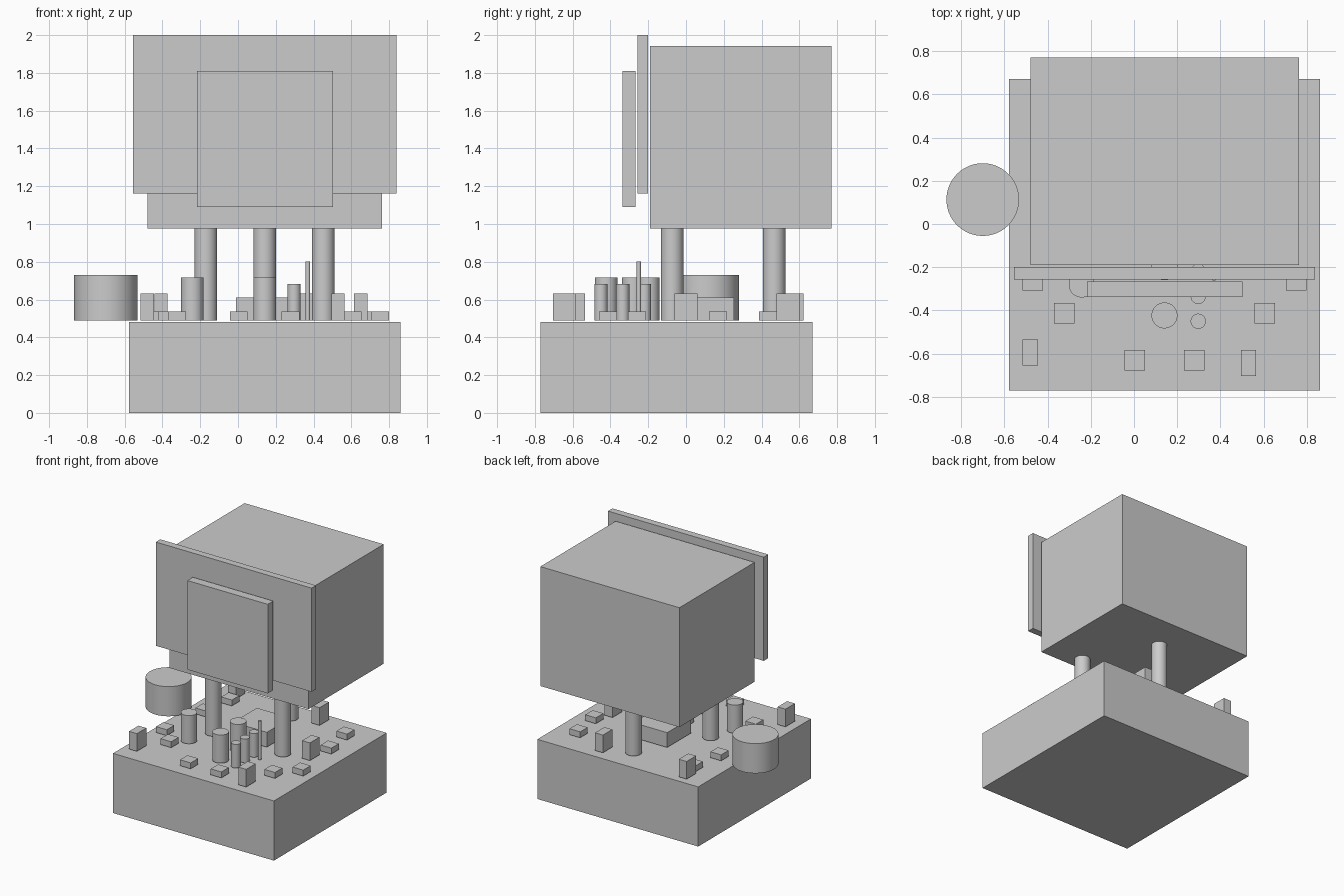
import bpy

if "Cube" in bpy.data.objects:
    bpy.data.objects.remove(bpy.data.objects["Cube"])

FLOOR = 0.49  # underside of everything standing on the base


def box(name, x0, x1, y0, y1, z0, z1):
    bpy.ops.mesh.primitive_cube_add(size=1, location=((x0 + x1) / 2, (y0 + y1) / 2, (z0 + z1) / 2))
    ob = bpy.context.object
    ob.name = name
    ob.scale = (x1 - x0, y1 - y0, z1 - z0)
    bpy.ops.object.transform_apply(location=False, rotation=False, scale=True)
    return ob


def block(name, x, y, sx, sy, top):
    return box(name, x - sx / 2, x + sx / 2, y - sy / 2, y + sy / 2, FLOOR, top)


def post(name, x, y, r, top, sides=48):
    bpy.ops.mesh.primitive_cylinder_add(vertices=sides, radius=r, depth=top - FLOOR,
                                        location=(x, y, (FLOOR + top) / 2))
    ob = bpy.context.object
    ob.name = name
    bpy.ops.object.shade_smooth_by_angle()
    return ob


# Base, raised housing and the two front panels
box("base", -0.578, 0.86, -0.77, 0.67, 0.0, 0.482)
box("housing", -0.48, 0.763, -0.19, 0.77, 0.977, 1.942)
box("back_panel", -0.555, 0.838, -0.257, -0.2, 1.162, 2.0)
box("front_panel", -0.217, 0.502, -0.337, -0.267, 1.09, 1.81)

# Three support pillars
for x, y in ((-0.17, -0.073), (0.452, -0.073), (0.141, 0.467)):
    post("pillar", x, y, 0.06, 0.977)

# Side tank and central block
post("side_tank", -0.7, 0.113, 0.168, 0.73, 64)
box("central_block", -0.01, 0.293, -0.05, 0.255, FLOOR, 0.61)

# Thick, thin and needle posts
for x, y in ((-0.242, -0.28), (0.141, -0.423), (0.141, -0.2)):
    post("thick_post", x, y, 0.06, 0.718)
for y in (-0.45, -0.335, -0.22):
    post("thin_post", 0.297, y, 0.035, 0.682)
post("needle", 0.37, -0.25, 0.012, 0.802, 24)

# Low square tiles, mirrored about the centre of the base
for dx, y in ((0.61, -0.26), (0.464, -0.412), (0.137, -0.63), (0.56, 0.17), (0.515, 0.435)):
    for s in (-1, 1):
        block("tile", 0.141 + s * dx, y, 0.095, 0.095, 0.538)

# Taller upright blocks
for x, y in ((0.53, -0.643), (0.65, 0.0), (0.358, 0.54), (-0.407, 0.563), (-0.48, -0.595)):
    block("upright_block", x, y, 0.07, 0.12, 0.633)
